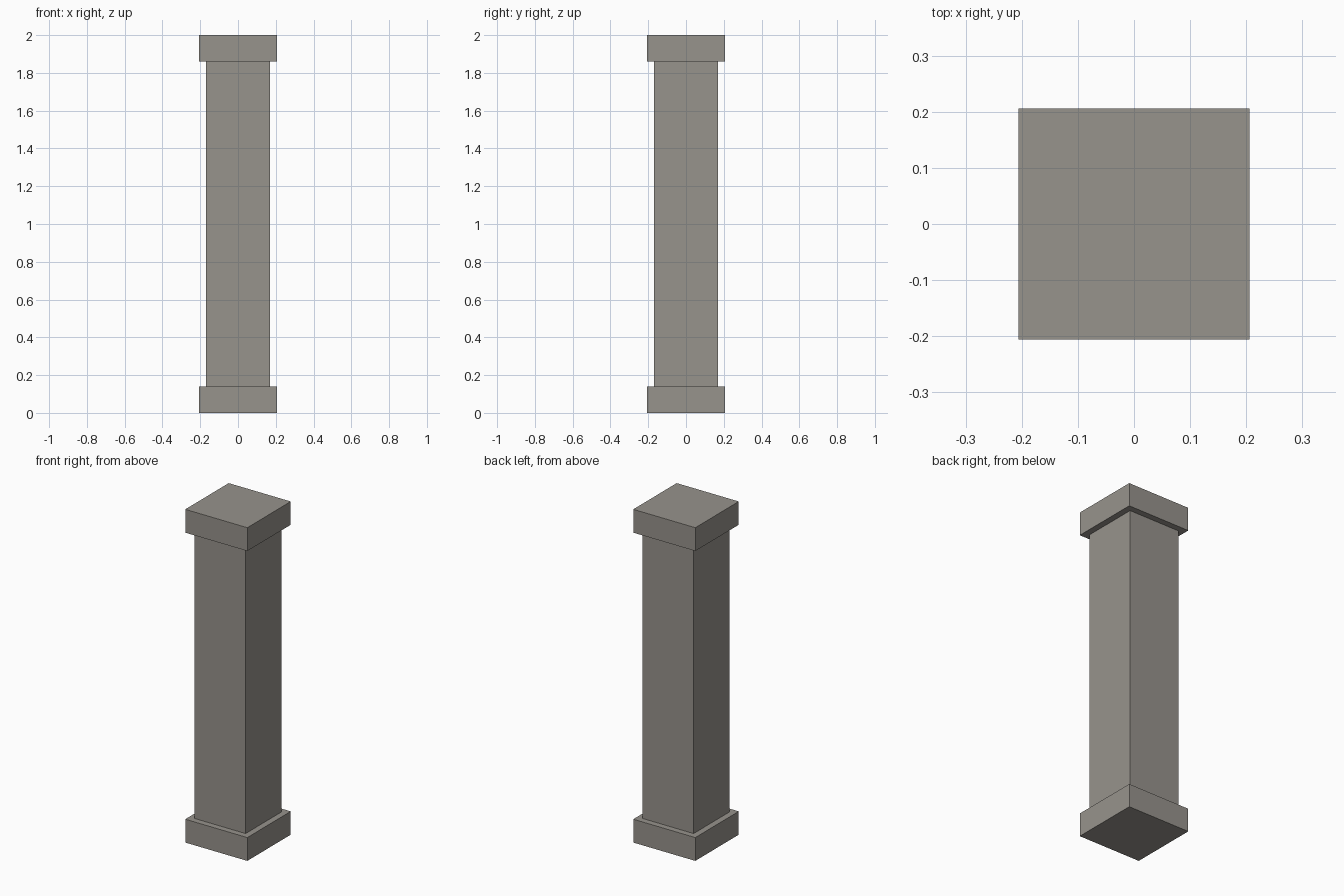
import bpy

if "Cube" in bpy.data.objects:
    bpy.data.objects.remove(bpy.data.objects["Cube"])

stone = bpy.data.materials.new("grey_stone")
stone.diffuse_color = (0.31, 0.292, 0.264, 1.0)
stone.use_nodes = True
stone.node_tree.nodes["Principled BSDF"].inputs["Base Color"].default_value = stone.diffuse_color


def block(name, half_width, z0, z1):
    """Square block centred on the z axis, from z0 to z1."""
    bpy.ops.mesh.primitive_cube_add(size=1, location=(0, 0, (z0 + z1) / 2))
    ob = bpy.context.object
    ob.name = name
    ob.scale = (2 * half_width, 2 * half_width, z1 - z0)
    bpy.ops.object.transform_apply(location=False, rotation=False, scale=True)
    ob.data.materials.append(stone)
    return ob


# Square pillar: plinth, shaft and matching cap
block("base", 0.206, 0.0, 0.14)
block("shaft", 0.169, 0.14, 1.86)
block("cap", 0.206, 1.86, 2.0)
